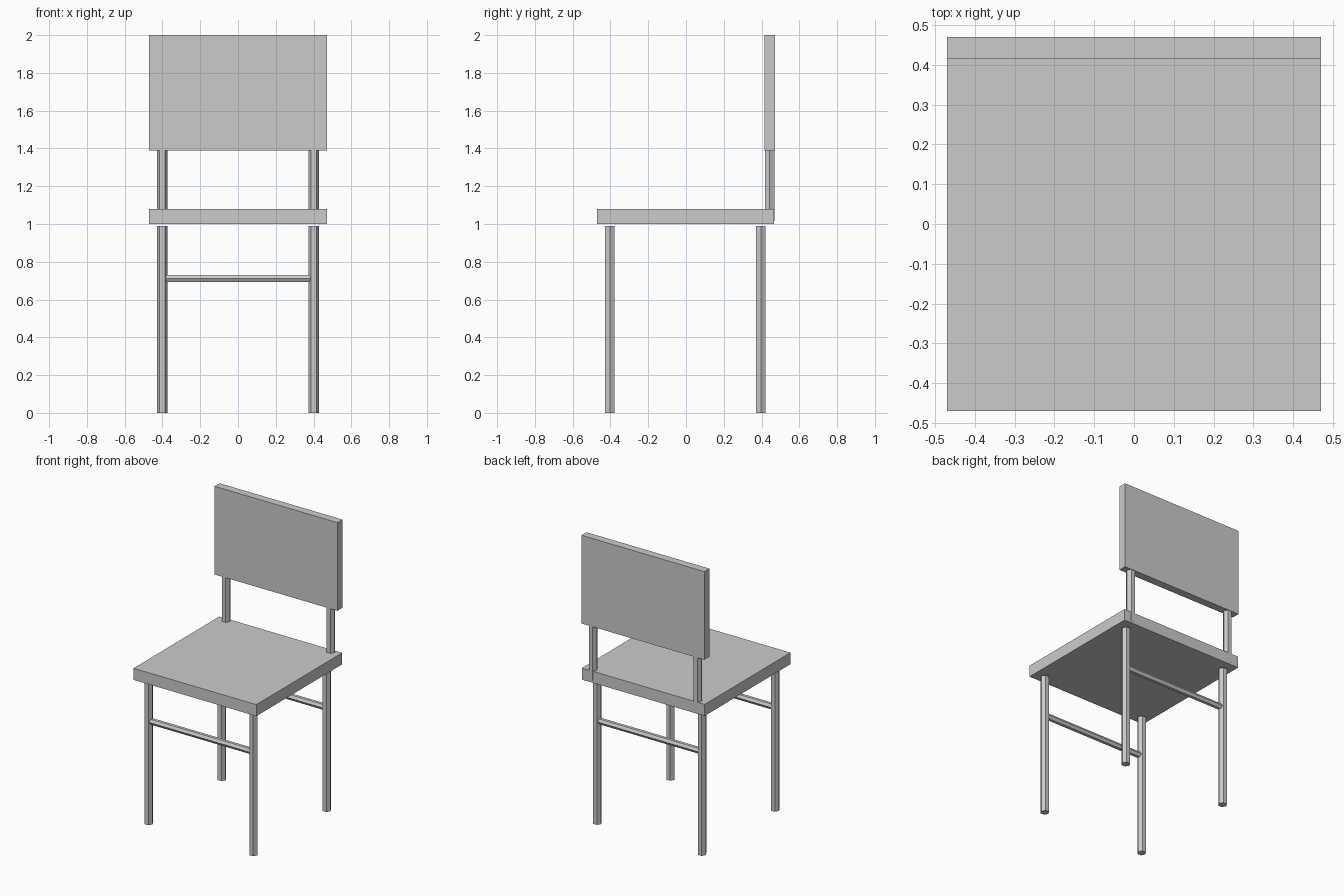
import bpy, math
from mathutils import Matrix

if "Cube" in bpy.data.objects:
    bpy.data.objects.remove(bpy.data.objects["Cube"])

grey = bpy.data.materials.new("plain grey")
grey.diffuse_color = (0.6, 0.6, 0.6, 1)
grey.use_nodes = True
grey.node_tree.nodes["Principled BSDF"].inputs["Base Color"].default_value = grey.diffuse_color


def box(name, lo, hi):
    bpy.ops.mesh.primitive_cube_add(size=1)
    ob = bpy.context.object
    ob.name = name
    ob.data.transform(Matrix.Diagonal([b - a for a, b in zip(lo, hi)] + [1]))
    ob.location = [(a + b) / 2 for a, b in zip(lo, hi)]
    ob.data.materials.append(grey)


def hex_rod(name, radius, length, location, axis="z"):
    # Six-sided rod: corners face +-x when upright, +-y when lying along x
    bpy.ops.mesh.primitive_cylinder_add(vertices=6, radius=radius, depth=length)
    ob = bpy.context.object
    ob.name = name
    if axis == "z":
        ob.data.transform(Matrix.Rotation(math.pi / 2, 4, "Z"))
    else:
        ob.data.transform(Matrix.Rotation(math.pi / 2, 4, "Y"))
    ob.location = location
    ob.data.materials.append(grey)


# Seat slab and backrest panel
box("seat", (-0.47, -0.471, 1.0), (0.47, 0.467, 1.08))
box("backrest", (-0.47, 0.416, 1.39), (0.47, 0.471, 2.0))

# Legs stop just short of the seat; back posts are let into its rear edge
for side, x in (("left", -0.401), ("right", 0.401)):
    hex_rod("front_leg_" + side, 0.029, 0.99, (x, -0.403, 0.495))
    hex_rod("back_leg_" + side, 0.029, 0.99, (x, 0.397, 0.495))
    hex_rod("back_post_" + side, 0.029, 0.375, (x, 0.443, 1.2025))

# Cross rails between the legs
for end, y in (("front", -0.403), ("back", 0.397)):
    hex_rod("rail_" + end, 0.021, 0.77, (0, y, 0.711), "x")
